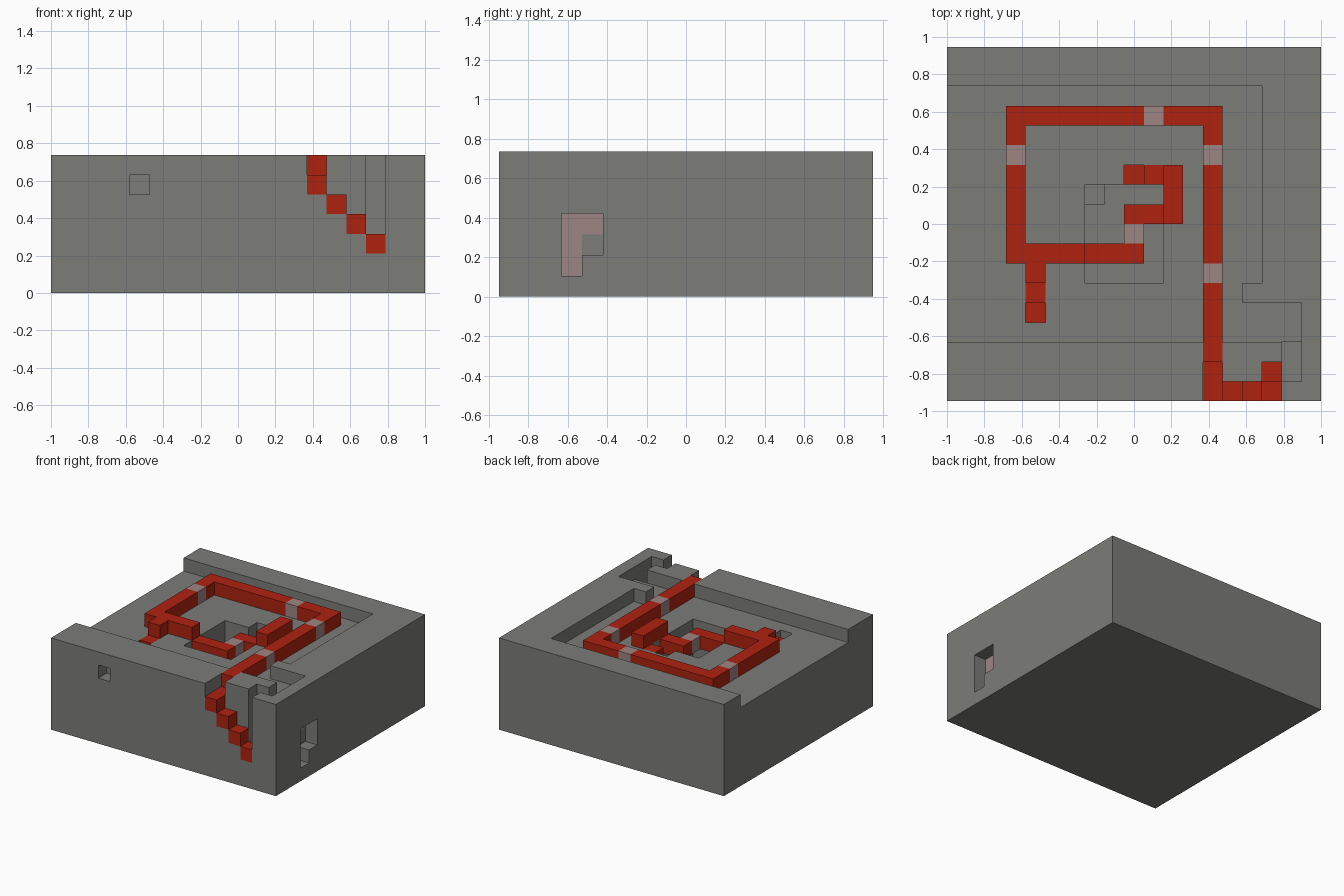
import bpy
import bmesh
from mathutils import Vector

cube = bpy.data.objects.get("Cube")
if cube:
    bpy.data.objects.remove(cube, do_unlink=True)

NX, NY, NZ = 19, 18, 7          # block counts
U = 2 / NX                      # block size
ORIGIN = Vector((-1, -NY * U / 2, 0))
grid = {}


def fill(part, x, y, z):
    """Fill (or clear, if part is None) a box of blocks; ranges are half-open, ints are one block."""
    spans = [r if isinstance(r, tuple) else (r, r + 1) for r in (x, y, z)]
    for i in range(*spans[0]):
        for j in range(*spans[1]):
            for k in range(*spans[2]):
                if part:
                    grid[i, j, k] = part
                else:
                    grid.pop((i, j, k), None)


def carve(x, y, z):
    fill(None, x, y, z)


# Stone block with a sunken court that is open on one side
fill("stone_block", (0, NX), (0, NY), (0, NZ))
carve((0, 16), (3, 16), 6)
fill("stone_block", 15, 5, 6)

# Corner alcove beside the stairs
carve((16, 18), (3, 5), 6)
carve(17, (1, 3), (5, 7))

# Central pit with a ledge
carve((7, 11), (6, 11), (3, 6))
fill("stone_block", 7, 10, 3)

# Niches in the outer walls
carve(4, 0, 5)
carve(18, 3, (1, 4))
carve(18, 4, (2, 4))
fill("pale_segments", 17, 3, (1, 4))
fill("pale_segments", 17, 4, 3)

# Raised square track
fill("red_track", (3, 14), 14, 6)
fill("red_track", 3, (7, 15), 6)
fill("red_track", 13, (2, 15), 6)
fill("red_track", (3, 7), 7, 6)

# Bridge over the pit, then the raised hook and its descent
fill("red_track", (7, 10), 7, 5)
fill("red_track", 9, 9, 5)
fill("red_track", 10, 9, 5)
fill("red_track", 11, (9, 12), 6)
fill("red_track", 10, 11, 5)
carve(9, 11, 5)
fill("red_track", 9, 11, 4)

# Short side stair going down into the floor
fill("red_track", 4, 6, 6)
fill("red_track", 4, 5, 5)
carve(4, 4, 5)
fill("red_track", 4, 4, 4)

# Outer stair descending across the front
carve(13, (0, 2), 6)
fill("red_track", 13, (0, 2), 5)
for step in range(3):
    carve(14 + step, 0, (5 - step, NZ))
    fill("red_track", 14 + step, 0, 4 - step)
carve(16, 1, (2, NZ))
fill("red_track", 16, 1, 1)

# Pale segments set into the track
for i, j, k in ((3, 12, 6), (10, 14, 6), (13, 12, 6), (13, 6, 6), (9, 8, 5)):
    fill("pale_segments", i, j, k)


def make_material(name, color):
    mat = bpy.data.materials.new(name)
    mat.use_nodes = True
    mat.diffuse_color = color
    mat.node_tree.nodes["Principled BSDF"].inputs["Base Color"].default_value = color
    return mat


def skin(part, mat):
    """Make the outer faces of one part, merged into large flat panels."""
    bm = bmesh.new()
    for cell, owner in grid.items():
        if owner != part:
            continue
        for axis in range(3):
            for side in (0, 1):
                near = list(cell)
                near[axis] += 2 * side - 1
                if tuple(near) in grid:
                    continue
                a, b = (axis + 1) % 3, (axis + 2) % 3
                loop = []
                for da, db in ((0, 0), (1, 0), (1, 1), (0, 1)):
                    p = Vector(cell)
                    p[axis] += side
                    p[a] += da
                    p[b] += db
                    loop.append(bm.verts.new(ORIGIN + p * U))
                bm.faces.new(loop if side else loop[::-1])
    bmesh.ops.remove_doubles(bm, verts=bm.verts[:], dist=U / 100)
    bmesh.ops.dissolve_limit(bm, angle_limit=0.01, verts=bm.verts[:], edges=bm.edges[:])
    mesh = bpy.data.meshes.new(part)
    bm.to_mesh(mesh)
    bm.free()
    mesh.materials.append(mat)
    bpy.context.collection.objects.link(bpy.data.objects.new(part, mesh))


skin("stone_block", make_material("stone_grey", (0.2, 0.2, 0.19, 1)))
skin("red_track", make_material("deep_red", (0.43, 0.016, 0.005, 1)))
skin("pale_segments", make_material("dusty_pink", (0.34, 0.235, 0.23, 1)))
